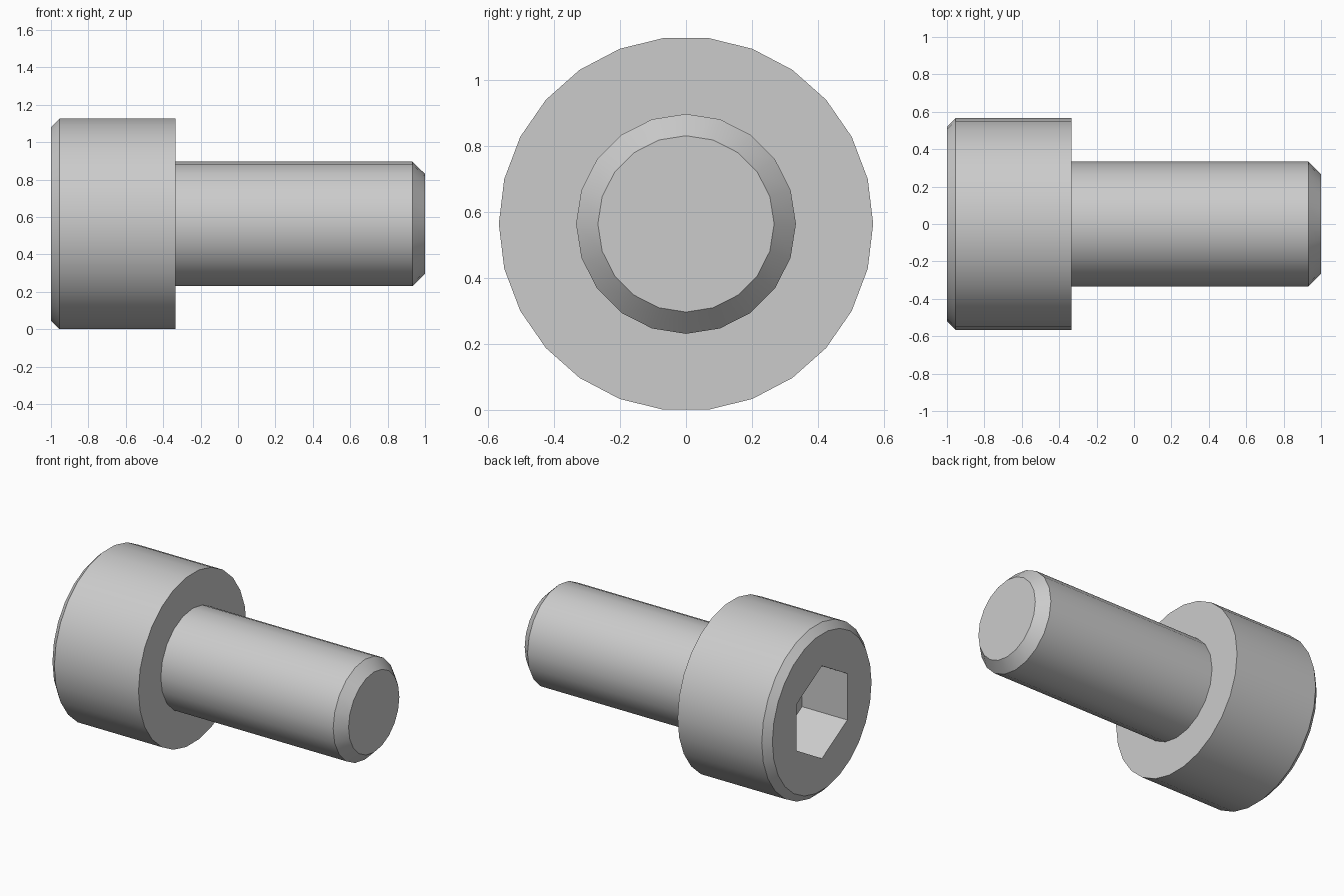
import bpy, bmesh
from math import pi, cos, sin, radians

if "Cube" in bpy.data.objects:
    bpy.data.objects.remove(bpy.data.objects["Cube"])

HEAD_R, SHANK_R = 0.567, 0.333
CENTRE_Z = HEAD_R * cos(pi / 26)      # the head rests on a flat facet
bm = bmesh.new()


def ring(x, r, sides, start=0.0):
    """Polygon of vertices around the x axis."""
    return [bm.verts.new((x, r * cos(start + 2 * pi * i / sides),
                          CENTRE_Z + r * sin(start + 2 * pi * i / sides)))
            for i in range(sides)]


def skin(a, b):
    """Wall of quads between two equal rings."""
    n = len(a)
    for i in range(n):
        bm.faces.new((a[i], a[(i + 1) % n], b[(i + 1) % n], b[i]))


def boundary(verts):
    n = len(verts)
    return [bm.edges.get((verts[i], verts[(i + 1) % n])) for i in range(n)]


def annulus(outer, inner):
    """Flat face with a hole between two unequal rings."""
    bmesh.ops.triangle_fill(bm, use_beauty=True,
                            edges=boundary(outer) + boundary(inner))


# Head with chamfered rim
head = [ring(x, r, 26) for x, r in
        ((-1, HEAD_R - 0.046), (-0.954, HEAD_R), (-0.335, HEAD_R))]
skin(head[0], head[1])
skin(head[1], head[2])

# Shank with chamfered tip
shank = [ring(x, r, 20) for x, r in
         ((-0.335, SHANK_R), (0.933, SHANK_R), (1, 0.267))]
skin(shank[0], shank[1])
skin(shank[1], shank[2])
bm.faces.new(shank[2])

# Hexagonal socket, a corner pointing up
mouth = ring(-1, 0.308, 6, pi / 6)
floor = ring(-0.667, 0.308, 6, pi / 6)
skin(mouth, floor)
bm.faces.new(floor)

# Head front around the socket, and underside around the shank
annulus(head[0], mouth)
annulus(head[2], shank[0])

bmesh.ops.recalc_face_normals(bm, faces=bm.faces[:])
mesh = bpy.data.meshes.new("socket_cap_screw")
bm.to_mesh(mesh)
bm.free()
screw = bpy.data.objects.new("socket_cap_screw", mesh)
bpy.context.collection.objects.link(screw)

# Smooth barrels, crisp chamfers
bpy.context.view_layer.objects.active = screw
screw.select_set(True)
bpy.ops.object.shade_smooth_by_angle(angle=radians(30))
